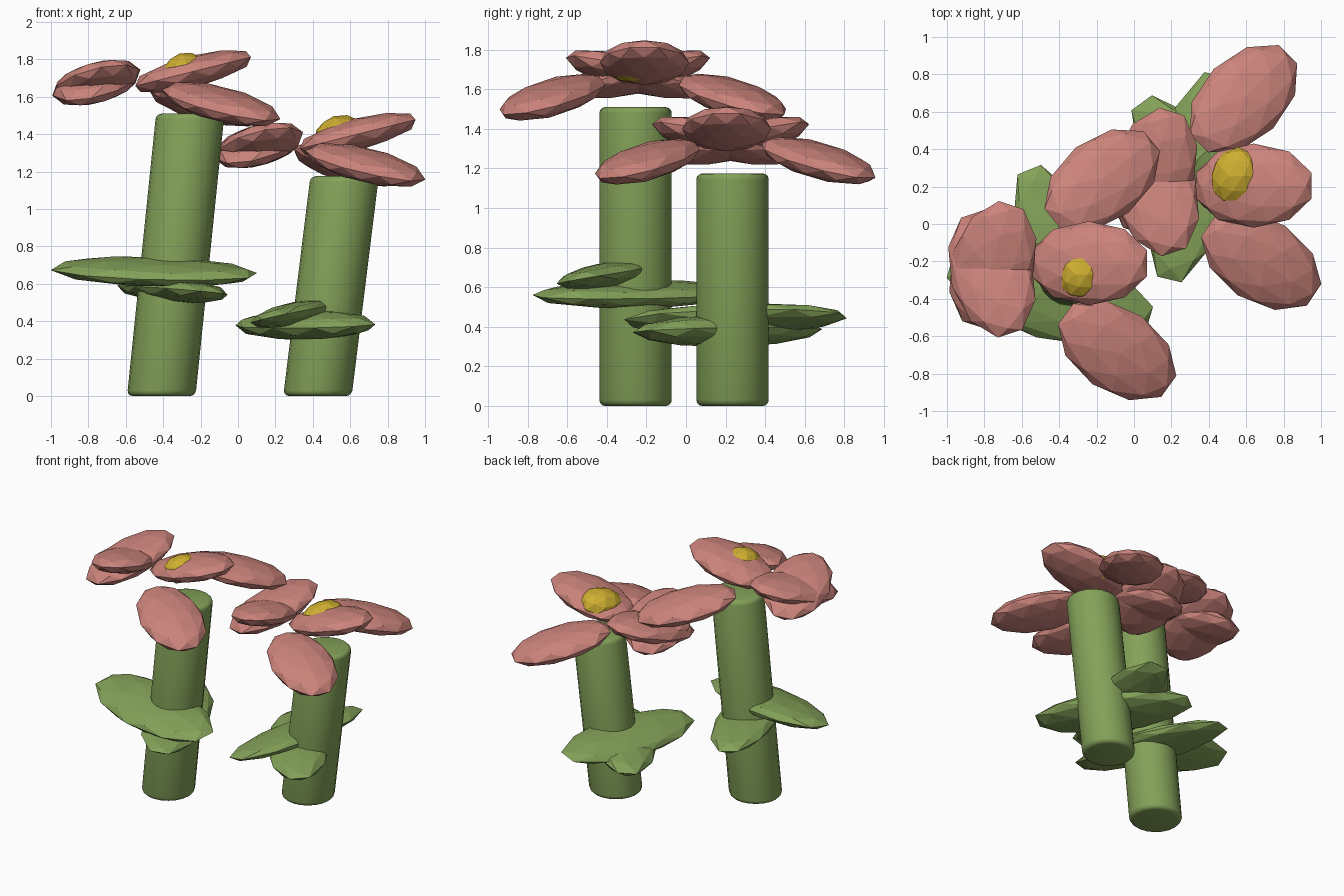
import bpy, bmesh
from math import radians, cos, sin
from mathutils import Vector, Matrix

if "Cube" in bpy.data.objects:
    bpy.data.objects.remove(bpy.data.objects["Cube"])


def material(name, color):
    m = bpy.data.materials.new(name)
    m.diffuse_color = (*color, 1)
    m.use_nodes = True
    m.node_tree.nodes["Principled BSDF"].inputs["Base Color"].default_value = m.diffuse_color
    return m


GREEN = material("green", (0.23, 0.36, 0.10))
PINK = material("pink", (0.60, 0.23, 0.20))
YELLOW = material("yellow", (0.62, 0.43, 0.03))


def finish(name, bm, mat):
    me = bpy.data.meshes.new(name)
    bm.to_mesh(me)
    bm.free()
    me.materials.append(mat)
    ob = bpy.data.objects.new(name, me)
    bpy.context.collection.objects.link(ob)
    return ob


# Flat low-poly ellipsoid: heading in the ground plane, slope = (dz/dx, dz/dy)
def blade(name, center, heading, slope, size, mat):
    a = radians(heading)
    normal = Vector((-slope[0], -slope[1], 1)).normalized()
    along = Vector((cos(a), sin(a), cos(a) * slope[0] + sin(a) * slope[1])).normalized()
    side = normal.cross(along)
    rot = Matrix((along, side, normal)).transposed().to_4x4()
    bm = bmesh.new()
    bmesh.ops.create_icosphere(bm, subdivisions=2, radius=1)
    bm.transform(Matrix.Translation(center) @ rot @ Matrix.Diagonal((*size, 1)))
    finish(name, bm, mat)


# Leaning stem with level, rounded ends
def stem(name, x, y, height, lean):
    bm = bmesh.new()
    bmesh.ops.create_cone(bm, cap_ends=True, segments=20, radius1=0.183, radius2=0.183, depth=height)
    rims = [e for e in bm.edges if abs(e.verts[0].co.z - e.verts[1].co.z) < 1e-5]
    bmesh.ops.bevel(bm, geom=rims, offset=0.03, segments=3, profile=0.5, affect='EDGES')
    for v in bm.verts:
        v.co.z += height / 2
        v.co.x += x + lean * v.co.z / height
        v.co.y += y
    ob = finish(name, bm, GREEN)
    bpy.context.view_layer.objects.active = ob
    ob.select_set(True)
    bpy.ops.object.shade_smooth_by_angle(angle=radians(40))
    ob.select_set(False)


stem("tall_stem", -0.41, -0.255, 1.51, 0.155)
stem("short_stem", 0.425, 0.235, 1.175, 0.145)

# Petals: centre, heading, slope
P = (0.365, 0.225, 0.085)
tall = [
    ((-0.24, -0.21, 1.735), 0, (0.25, 0.0)),
    ((-0.17, 0.235, 1.56), 38, (-0.17, -0.19)),
    ((-0.09, -0.675, 1.56), -35, (-0.17, 0.19)),
    ((-0.755, -0.22, 1.675), 73, (0.16, 0.23)),
    ((-0.76, -0.265, 1.675), -73, (0.16, -0.23)),
]
short = [
    ((0.64, 0.205, 1.40), 0, (0.25, 0.0)),
    ((0.585, 0.67, 1.24), 45, (-0.17, -0.19)),
    ((0.68, -0.195, 1.235), -33, (-0.17, 0.18)),
    ((0.105, 0.28, 1.34), 73, (0.16, 0.23)),
    ((0.115, 0.17, 1.34), -73, (0.16, -0.23)),
]
for label, petals in (("tall", tall), ("short", short)):
    for i, (c, h, s) in enumerate(petals):
        size = (0.335, 0.225, 0.085) if i == 0 else P
        blade(f"{label}_petal_{i + 1}", c, h, s, size, PINK)

# Flower centres
blade("tall_flower_center", (-0.285, -0.27, 1.735), 70, (0.3, 0), (0.135, 0.12, 0.1), YELLOW)
blade("short_flower_center", (0.54, 0.255, 1.40), 70, (0.3, 0), (0.16, 0.13, 0.1), YELLOW)

# Leaves, two long crossing blades on each stem
leaves = [
    ((-0.45, -0.365, 0.665), -16, (0.01, 0.17), (0.58, 0.255, 0.07)),
    ((-0.35, -0.23, 0.565), -68, (-0.10, -0.02), (0.59, 0.22, 0.068)),
    ((0.36, 0.21, 0.38), -54, (0.06, 0.05), (0.57, 0.22, 0.08)),
    ((0.315, 0.25, 0.44), 77, (0.22, -0.02), (0.59, 0.22, 0.065)),
]
for i, (c, h, s, size) in enumerate(leaves):
    blade(f"leaf_{i + 1}", c, h, s, size, GREEN)
